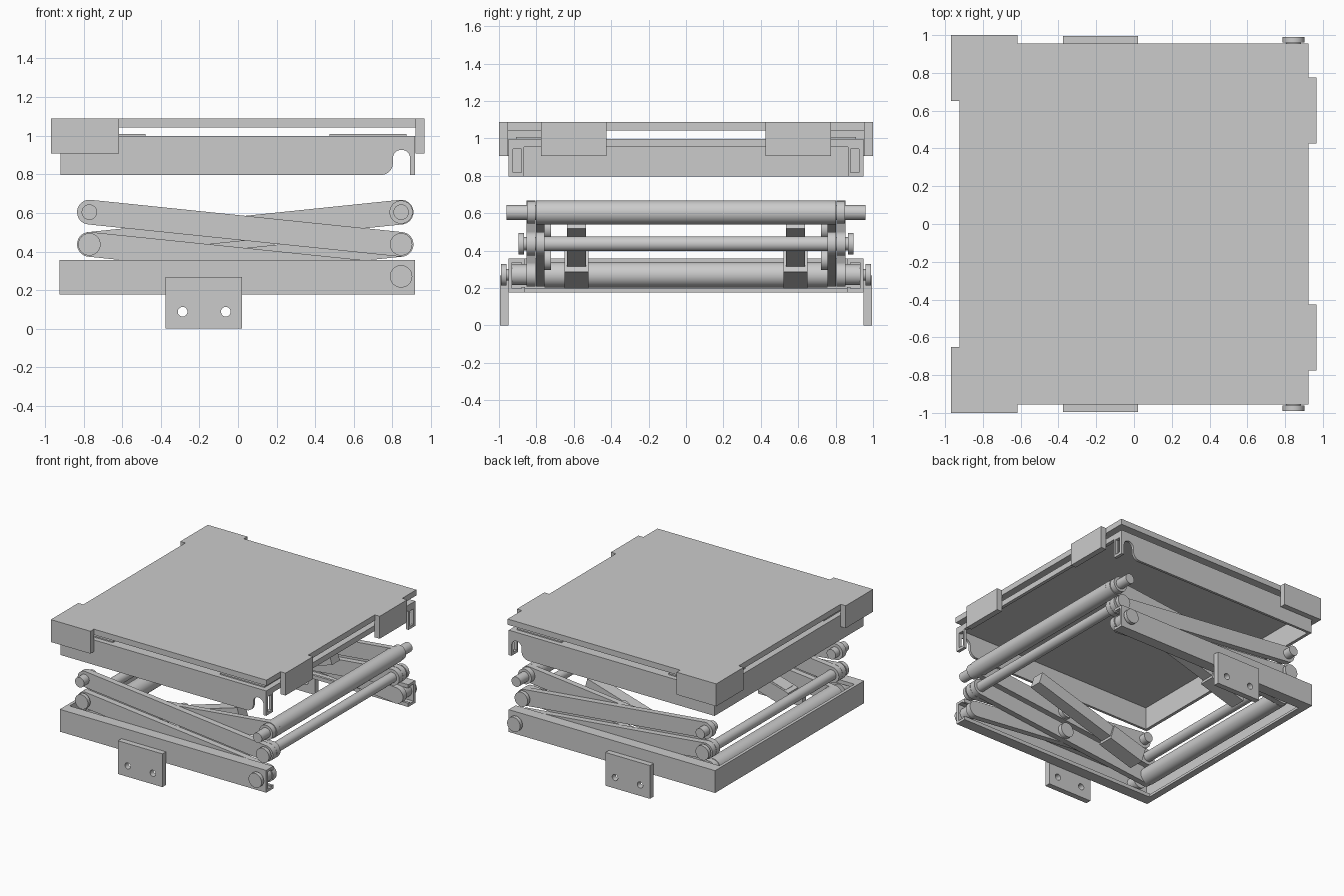
import bpy
import bmesh
from math import sin, cos, pi, atan2, hypot
from mathutils import Matrix

cube = bpy.data.objects.get("Cube")
if cube:
    bpy.data.objects.remove(cube)

grey = bpy.data.materials.new("steel grey")
grey.use_nodes = True
COLOUR = (0.6, 0.6, 0.6, 1)
grey.diffuse_color = COLOUR
grey.node_tree.nodes["Principled BSDF"].inputs["Base Color"].default_value = COLOUR


# Extrude closed outlines (later ones are holes) from a to b along an axis
def plate(name, loops, a, b, axis="y"):
    curve = bpy.data.curves.new(name, "CURVE")
    curve.dimensions = "2D"
    curve.fill_mode = "BOTH"
    curve.extrude = abs(b - a) / 2
    for loop in loops:
        spline = curve.splines.new("POLY")
        spline.points.add(len(loop) - 1)
        for p, (u, v) in zip(spline.points, loop):
            p.co = (u, v, 0, 1)
        spline.use_cyclic_u = True
    temp = bpy.data.objects.new(name + " outline", curve)
    bpy.context.collection.objects.link(temp)
    dg = bpy.context.evaluated_depsgraph_get()
    mesh = bpy.data.meshes.new_from_object(temp.evaluated_get(dg))
    bpy.data.objects.remove(temp)
    mid = (a + b) / 2
    rows = {"x": ((0, 0, 1, mid), (1, 0, 0, 0), (0, 1, 0, 0)),
            "y": ((1, 0, 0, 0), (0, 0, -1, mid), (0, 1, 0, 0)),
            "z": ((1, 0, 0, 0), (0, 1, 0, 0), (0, 0, 1, mid))}[axis]
    mesh.transform(Matrix(rows + ((0, 0, 0, 1),)))
    mesh.materials.clear()
    mesh.materials.append(grey)
    weld(mesh)
    mesh.shade_smooth()
    mesh.set_sharp_from_angle(angle=pi / 6)
    obj = bpy.data.objects.new(name, mesh)
    bpy.context.collection.objects.link(obj)


def weld(mesh):
    bm = bmesh.new()
    bm.from_mesh(mesh)
    bmesh.ops.remove_doubles(bm, verts=bm.verts, dist=1e-5)
    bmesh.ops.recalc_face_normals(bm, faces=bm.faces)
    bm.to_mesh(mesh)
    bm.free()


def rect(u0, u1, v0, v1):
    return [(u0, v0), (u1, v0), (u1, v1), (u0, v1)]


def arc(u, v, r, start, end, n=16):
    return [(u + r * cos(start + (end - start) * i / n),
             v + r * sin(start + (end - start) * i / n)) for i in range(n + 1)]


def circle(u, v, r):
    return arc(u, v, r, 0, 2 * pi, 40)[:-1]


def stadium(p, q, r):
    t = atan2(q[1] - p[1], q[0] - p[0])
    return arc(*q, r, t - pi / 2, t + pi / 2) + arc(*p, r, t + pi / 2, t + 1.5 * pi)


# Rectangular bar along the line p-q in the xz plane
def beam(p, q, h):
    d = hypot(q[0] - p[0], q[1] - p[1])
    nx, nz = -(q[1] - p[1]) / d * h / 2, (q[0] - p[0]) / d * h / 2
    return [(p[0] - nx, p[1] - nz), (q[0] - nx, q[1] - nz),
            (q[0] + nx, q[1] + nz), (p[0] + nx, p[1] + nz)]


# Lipped channel section: back wall at u0, opening at u1
def channel(u0, u1, z0, z1, lip=0.03):
    t = 0.02 if u1 > u0 else -0.02
    w = abs(t)
    return [(u0, z0), (u1, z0), (u1, z0 + lip), (u1 - t, z0 + lip), (u1 - t, z0 + w),
            (u0 + t, z0 + w), (u0 + t, z1 - w), (u1 - t, z1 - w), (u1 - t, z1 - lip),
            (u1, z1 - lip), (u1, z1), (u0, z1)]


LEFT, RIGHT = -0.77, 0.845       # pivot columns
LOW, MID, HIGH = 0.271, 0.437, 0.604   # pivot heights
ARM = 0.064                      # arm half width
BASE, RIM = 0.177, 0.357         # base frame bottom and top
TRAY, DECK, TOP = 0.797, 0.998, 1.088   # tray bottom, tray top, cover top
GUARD = 0.907                    # lower edge of the cover guards

# Base end wall with a small foot flange; the base is open at +x
plate("base_end_wall", [[(-0.925, BASE), (-0.87, BASE), (-0.87, BASE + 0.02),
                         (-0.9, BASE + 0.02), (-0.9, RIM), (-0.925, RIM)]], -0.95, 0.95)

# Platform tray
plate("tray_top", [rect(-0.92, 0.917, -0.95, 0.95)], 0.978, DECK, "z")
plate("tray_end_wall", [rect(-0.95, 0.95, TRAY, DECK)], -0.92, -0.895, "x")
plate("tray_front_lip", [rect(-0.95, 0.95, 0.953, DECK)], 0.89, 0.917, "x")

# Cover sheet
plate("cover_sheet", [rect(-0.925, 0.923, -0.955, 0.955)], 1.042, TOP, "z")

# Cross tubes between the scissor arms
for name, x, z, r in (("upper_right", RIGHT, HIGH, 0.064), ("middle_right", RIGHT, MID, 0.04),
                      ("middle_left", LEFT, MID, 0.04), ("lower_left", LEFT, LOW, 0.068)):
    plate(name + "_tube", [circle(x, z, r)], -0.757, 0.757)

for s, side in ((-1, "front"), (1, "back")):
    def part(name, loops, a, b):
        plate(f"{side}_{name}", loops, s * a, s * b)

    # Base side channel and mounting bracket
    plate(side + "_base_channel", [channel(s * 0.95, s * 0.86, BASE, RIM)], -0.925, 0.917, "x")
    part("bracket", [rect(-0.375, 0.022, 0, 0.268), circle(-0.287, 0.088, 0.025),
                     circle(-0.063, 0.088, 0.025)], 0.95, 0.995)

    # Tray skirt with a hooked notch, and slotted end tab
    skirt = ([(-0.92, TRAY)] + arc(0.742, 0.857, 0.06, -pi / 2, 0)
             + arc(0.847, 0.882, 0.045, pi, 0)
             + [(0.892, TRAY), (0.917, TRAY), (0.917, DECK), (-0.92, DECK)])
    part("tray_skirt", [skirt], 0.93, 0.95)
    plate(side + "_end_tab", [rect(s * 0.865, s * 0.95, TRAY, DECK),
                              rect(s * 0.88, s * 0.925, 0.818, 0.943)], 0.892, 0.917, "x")

    # Thin pads between tray and cover
    for x0, x1 in ((-0.88, -0.48), (0.475, 0.873)):
        part("pad", [rect(x0, x1, DECK, DECK + 0.01)], 0.5, 0.91)

    # Cover corner guards and end guards
    part("corner_guard_side", [rect(-0.97, -0.617, GUARD, TOP)], 0.955, 1.0)
    part("corner_guard_end", [rect(-0.97, -0.925, GUARD, TOP)], 0.65, 0.955)
    part("end_guard", [rect(0.92, 0.967, GUARD, TOP)], 0.425, 0.775)

    # Two crossed pairs of scissor arms with centre pivots
    for name, z0, z1 in (("lower", LOW, MID), ("upper", MID, HIGH)):
        part(name + "_outer_arm", [stadium((LEFT, z1), (RIGHT, z0), ARM)], 0.805, 0.853)
        part(name + "_inner_arm", [stadium((LEFT, z0), (RIGHT, z1), ARM)], 0.757, 0.803)
        part(name + "_centre_pivot", [circle((LEFT + RIGHT) / 2, (z0 + z1) / 2, 0.058)],
             0.722, 0.757)
    part("upper_collar", [circle(RIGHT, HIGH, 0.06)], 0.805, 0.85)

    # Pins, caps and rollers
    part("upper_right_pin", [circle(RIGHT, HIGH, 0.04)], 0.75, 0.96)
    part("upper_left_pin", [circle(LEFT, HIGH, 0.04)], 0.75, 0.92)
    for x in (LEFT, RIGHT):
        part("middle_pin", [circle(x, MID, 0.035)], 0.75, 0.87)
        part("middle_cap", [circle(x, MID, 0.058)], 0.865, 0.895)
        part("base_roller", [circle(x, LOW, 0.055)], 0.85, 0.93)
    part("base_pin", [circle(RIGHT, LOW, 0.03)], 0.85, 0.97)
    part("base_cap", [circle(RIGHT, LOW, 0.058)], 0.96, 0.99)

    # Sloping lift strut with a wider foot
    part("strut", [beam((-0.5, 0.283), (0.45, 0.566), 0.1)], 0.535, 0.635)
    part("strut_foot", [beam((-0.53, 0.258), (-0.23, 0.347), 0.125)], 0.52, 0.65)
